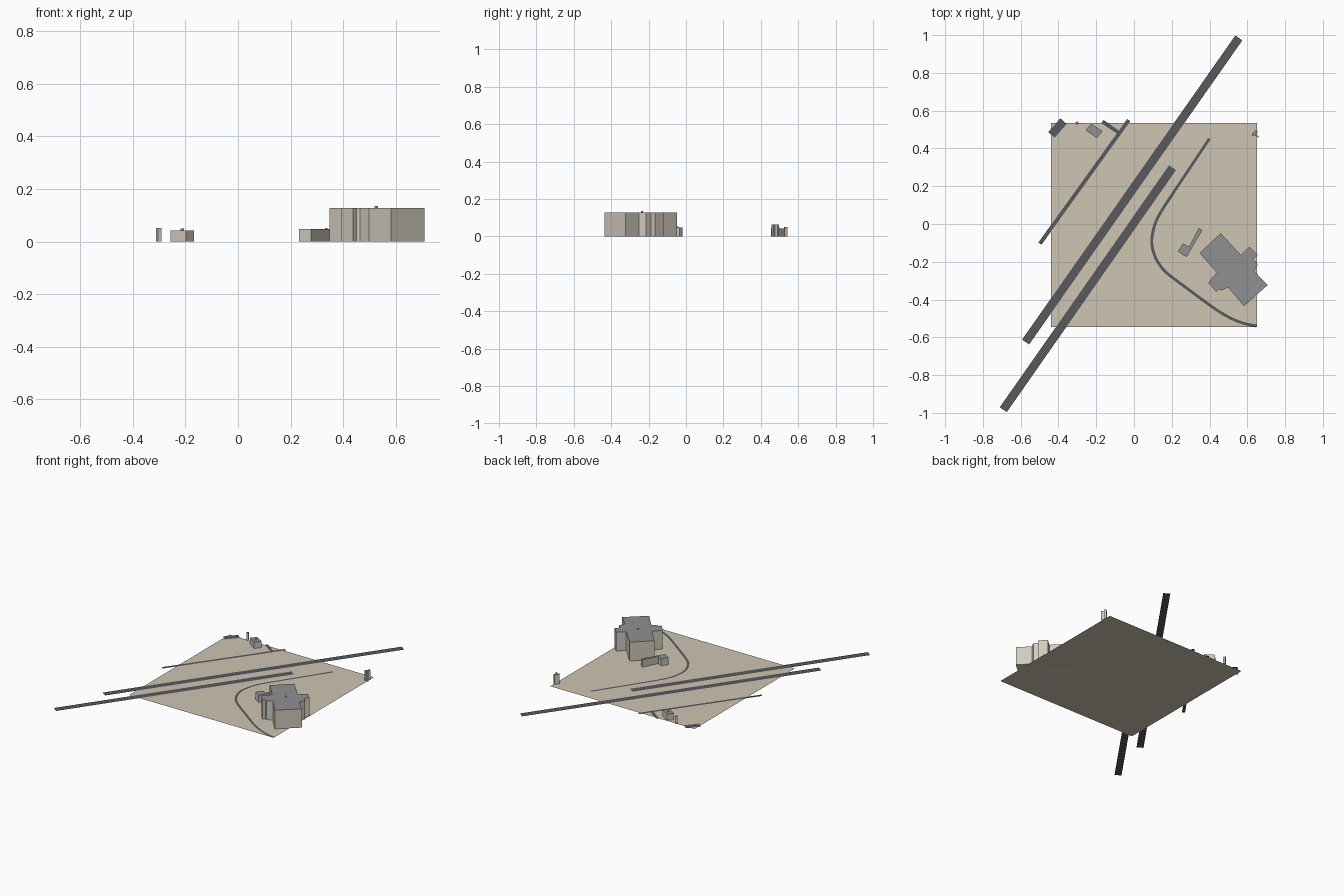
import bpy, bmesh
from mathutils import Vector

if "Cube" in bpy.data.objects:
    bpy.data.objects.remove(bpy.data.objects["Cube"])


def material(name, rgb):
    m = bpy.data.materials.new(name)
    m.diffuse_color = (*rgb, 1)
    m.use_nodes = True
    m.node_tree.nodes["Principled BSDF"].inputs["Base Color"].default_value = m.diffuse_color
    return m


GROUND = material("sand", (0.62, 0.56, 0.45))
ROAD = material("asphalt", (0.10, 0.10, 0.11))
WALL = material("wall", (0.64, 0.60, 0.52))
ROOF = material("roof", (0.28, 0.28, 0.29))


def add_object(name, bm, *mats):
    me = bpy.data.meshes.new(name)
    bm.to_mesh(me)
    bm.free()
    for m in mats:
        me.materials.append(m)
    ob = bpy.data.objects.new(name, me)
    bpy.context.collection.objects.link(ob)
    return ob


def flat(name, pts, z, mat):
    bm = bmesh.new()
    f = bm.faces.new([bm.verts.new((x, y, z)) for x, y in pts])
    f.normal_update()
    if f.normal.z < 0:
        f.normal_flip()
    add_object(name, bm, mat)


def ribbon(name, path, width, z=0.0015):
    """Flat strip of constant width along a path."""
    pts = [Vector(p) for p in path]
    bm = bmesh.new()
    rows = []
    for i, p in enumerate(pts):
        a = (p - pts[i - 1]).normalized() if i else None
        b = (pts[i + 1] - p).normalized() if i < len(pts) - 1 else None
        d = ((a or b) + (b or a)).normalized()
        n = Vector((-d.y, d.x)) * width / 2 / d.dot(a or b)
        rows.append([bm.verts.new((*(p + s * n), z)) for s in (1, -1)])
    for (l0, r0), (l1, r1) in zip(rows, rows[1:]):
        bm.faces.new((l0, r0, r1, l1))
    add_object(name, bm, ROAD)


def building(name, pts, height, base=0.0):
    """Extruded footprint with beige walls and a grey roof."""
    bm = bmesh.new()
    f = bm.faces.new([bm.verts.new((x, y, base)) for x, y in pts])
    ext = bmesh.ops.extrude_face_region(bm, geom=[f], use_keep_orig=True)
    top = [g for g in ext["geom"] if isinstance(g, bmesh.types.BMVert)]
    bmesh.ops.translate(bm, verts=top, vec=(0, 0, height - base))
    bmesh.ops.recalc_face_normals(bm, faces=bm.faces)
    for face in bm.faces:
        face.material_index = 1 if face.normal.z > 0.5 else 0
    add_object(name, bm, WALL, ROOF)


def roof_box(name, x, y, base, r=0.006, h=0.007):
    building(name, [(x - r, y), (x, y - r), (x + r, y), (x, y + r)], base + h, base)


def catmull(p, steps=4):
    """Smooth path through control points."""
    p = [Vector(q) for q in p]
    p = [2 * p[0] - p[1]] + p + [2 * p[-1] - p[-2]]
    out = []
    for a, b, c, d in zip(p, p[1:], p[2:], p[3:]):
        for k in range(steps):
            t = k / steps
            out.append(0.5 * (2 * b + (c - a) * t + (2 * a - 5 * b + 4 * c - d) * t * t
                              + (3 * b - a - 3 * c + d) * t ** 3))
    return out + [p[-2]]


# Ground
flat("ground", [(-0.44, -0.545), (0.65, -0.545), (0.65, 0.535), (-0.44, 0.535)], 0, GROUND)

# Straight roads
ribbon("main_road_west", [(-0.574, -0.625), (0.555, 0.985)], 0.045)
ribbon("main_road_east", [(-0.692, -0.983), (0.204, 0.298)], 0.045)
ribbon("corner_road", [(-0.437, 0.472), (-0.373, 0.544)], 0.045)
ribbon("side_road", [(-0.498, -0.104), (-0.028, 0.55)], 0.02)
ribbon("side_road_branch", [(-0.167, 0.542), (-0.085, 0.487)], 0.02)

# Curving lane
lane = [(0.155, 0.085), (0.115, 0.01), (0.094, -0.085), (0.108, -0.165), (0.15, -0.235),
        (0.203, -0.283), (0.30, -0.355), (0.43, -0.45), (0.515, -0.5), (0.585, -0.527),
        (0.648, -0.54)]
ribbon("curved_lane", [(0.399, 0.452)] + catmull(lane), 0.015)

# Large building
building("large_building",
         [(0.347, -0.154), (0.459, -0.048), (0.565, -0.163), (0.612, -0.12), (0.655, -0.165),
          (0.632, -0.188), (0.655, -0.214), (0.637, -0.25), (0.708, -0.323), (0.582, -0.435),
          (0.497, -0.335), (0.463, -0.352), (0.45, -0.345), (0.436, -0.361), (0.393, -0.31),
          (0.438, -0.257)], 0.128)
roof_box("large_roof_vent", 0.525, -0.235, 0.128)

# Small L-shaped building
building("l_building",
         [(0.343, -0.02), (0.362, -0.034), (0.278, -0.175), (0.232, -0.145), (0.26, -0.103),
          (0.292, -0.12)], 0.048)
roof_box("l_roof_vent", 0.335, -0.045, 0.048, 0.005, 0.004)

# Buildings along the far edge
building("far_left_house", [(-0.226, 0.53), (-0.167, 0.492), (-0.197, 0.455), (-0.257, 0.497)], 0.042)
roof_box("house_roof_vent", -0.212, 0.494, 0.042)
building("far_left_shed", [(-0.311, 0.538), (-0.298, 0.543), (-0.291, 0.53), (-0.304, 0.525)], 0.051)
building("far_right_tower",
         [(0.622, 0.475), (0.645, 0.498), (0.656, 0.488), (0.643, 0.476), (0.661, 0.464),
          (0.654, 0.458), (0.636, 0.472), (0.63, 0.464)], 0.065)
